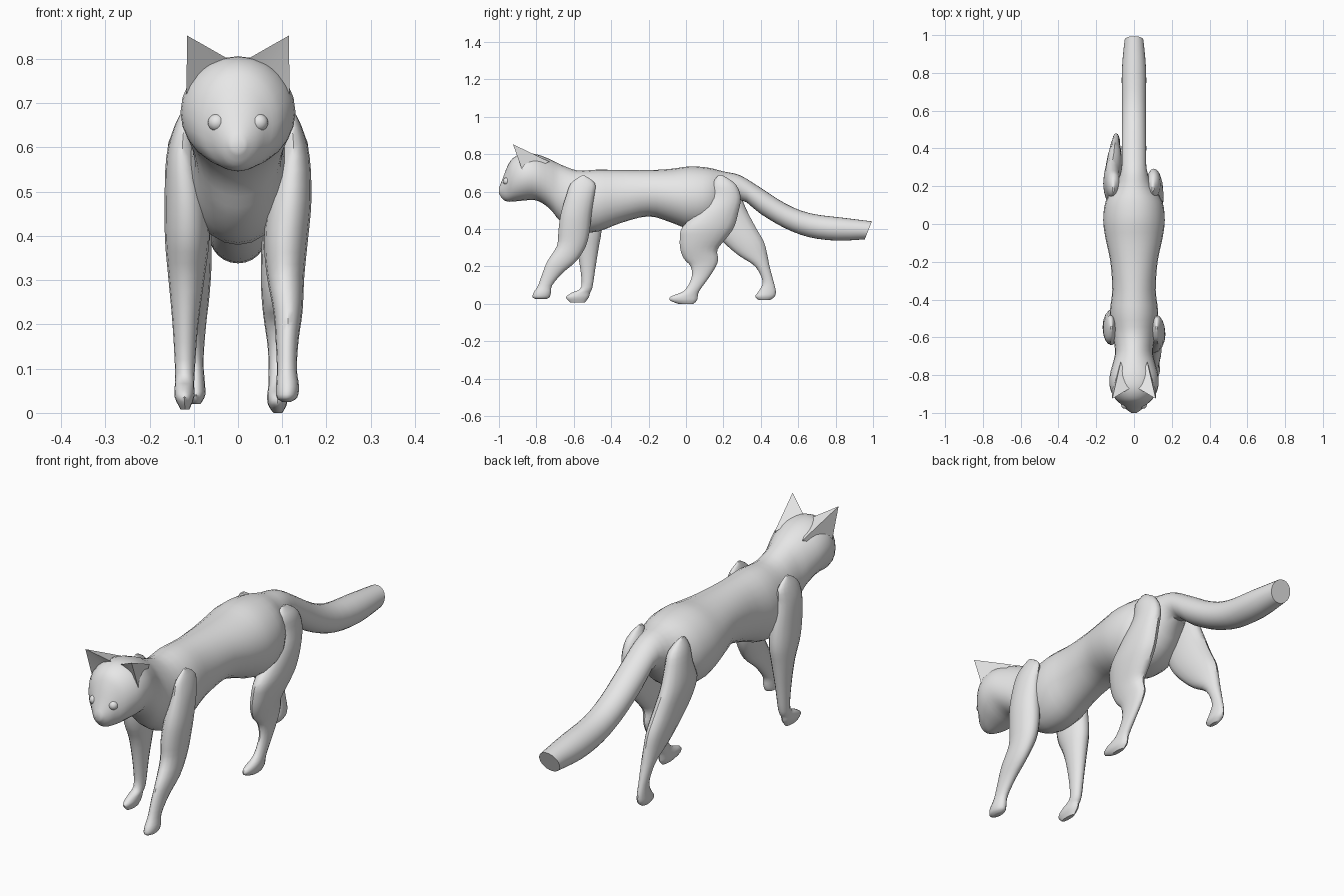
import bpy
import bmesh
from math import cos, sin, pi, radians
from mathutils import Vector

default_cube = bpy.data.objects.get("Cube")
if default_cube:
    bpy.data.objects.remove(default_cube, do_unlink=True)

# One plain clay colour for the whole animal
clay = bpy.data.materials.new("pale_grey")
clay.use_nodes = True
clay.diffuse_color = (0.8, 0.8, 0.8, 1)
clay.node_tree.nodes["Principled BSDF"].inputs["Base Color"].default_value = clay.diffuse_color


def finish(name, bm, angle):
    """Turn a bmesh into a shaded, coloured object."""
    bmesh.ops.recalc_face_normals(bm, faces=bm.faces)
    mesh = bpy.data.meshes.new(name)
    bm.to_mesh(mesh)
    bm.free()
    mesh.materials.append(clay)
    obj = bpy.data.objects.new(name, mesh)
    bpy.context.collection.objects.link(obj)
    bpy.ops.object.select_all(action='DESELECT')
    obj.select_set(True)
    bpy.context.view_layer.objects.active = obj
    bpy.ops.object.shade_smooth_by_angle(angle=radians(angle))
    return obj


def smooth_sections(sections, steps):
    """Fill in sections along a Catmull-Rom curve."""
    rows = [Vector(s) for s in sections]
    rows = [rows[0]] + rows + [rows[-1]]
    result = []
    for a, b, c, d in zip(rows, rows[1:], rows[2:], rows[3:]):
        for i in range(steps):
            t = i / steps
            result.append(b + (c - a) * (t / 2)
                          + (a * 2 - b * 5 + c * 4 - d) * (t * t / 2)
                          + (b * 3 - a - c * 3 + d) * (t ** 3 / 2))
    result.append(rows[-1])
    return result


def loft(name, sections, place, sides, steps=3):
    """Skin oval rings; place() maps a section and a unit circle point to space."""
    bm = bmesh.new()
    rings = []
    for section in smooth_sections(sections, steps):
        angles = [2 * pi * i / sides for i in range(sides)]
        rings.append([bm.verts.new(place(section, sin(a), cos(a))) for a in angles])
    for low, high in zip(rings, rings[1:]):
        for i in range(sides):
            j = (i + 1) % sides
            bm.faces.new((low[i], low[j], high[j], high[i]))
    bm.faces.new(rings[0])
    bm.faces.new(rings[-1])
    return finish(name, bm, 45)


def place_body(section, across, up):
    """Upright ring; the rings near the tail tip lean back."""
    y, low, high, half_width = section
    rise = up * (high - low) / 2
    lean = 0.4 * max(0, y - 0.6) / 0.38
    return (across * half_width, y + lean * rise, (low + high) / 2 + rise)


def place_leg(side):
    """Level ring, on the chosen side of the body."""
    def place(section, across, along):
        z, front, back, inner, outer = section
        x = (inner + outer) / 2 + across * (outer - inner) / 2
        return (side * x, (front + back) / 2 + along * (back - front) / 2, z)
    return place


# Head, trunk and tail in one skin: y, underside, top, half width
body = [
    (-1.0, .59, .62, .015),
    (-.98, .56, .67, .042),
    (-.955, .547, .735, .068),
    (-.925, .547, .78, .1),
    (-.87, .552, .805, .127),
    (-.8, .553, .8, .128),
    (-.73, .51, .775, .11),
    (-.67, .44, .745, .1),
    (-.58, .385, .713, .115),
    (-.47, .387, .718, .128),
    (-.35, .432, .715, .115),
    (-.2, .468, .715, .125),
    (-.08, .435, .722, .15),
    (.02, .4, .735, .163),
    (.12, .41, .728, .15),
    (.2, .46, .708, .1),
    (.29, .555, .687, .067),
    (.4, .48, .62, .065),
    (.53, .404, .537, .064),
    (.66, .357, .484, .064),
    (.82, .338, .461, .064),
    (.975, .345, .441, .05),
]
loft("body", body, place_body, 24)

# Legs: height, front, back, inner side, outer side
front_left = [
    (.685, -.56, -.54, .115, .125),
    (.645, -.615, -.487, .1, .145),
    (.58, -.64, -.49, .09, .162),
    (.48, -.67, -.505, .068, .166),
    (.39, -.682, -.515, .059, .158),
    (.31, -.69, -.535, .065, .15),
    (.23, -.74, -.585, .08, .146),
    (.165, -.767, -.66, .085, .137),
    (.1, -.79, -.715, .088, .133),
    (.06, -.815, -.722, .086, .138),
    (.035, -.82, -.73, .087, .134),
    (.025, -.8, -.75, .1, .12),
]
front_right = [
    (.685, -.56, -.54, .115, .125),
    (.645, -.615, -.487, .1, .145),
    (.58, -.635, -.48, .09, .162),
    (.48, -.64, -.46, .068, .166),
    (.39, -.625, -.452, .065, .165),
    (.31, -.59, -.465, .075, .158),
    (.2, -.567, -.483, .09, .148),
    (.09, -.56, -.5, .098, .142),
    (.06, -.61, -.513, .099, .143),
    (.035, -.642, -.52, .099, .143),
    (.008, -.62, -.54, .11, .13),
]
hind_left = [
    (.685, .17, .2, .095, .105),
    (.64, .14, .265, .072, .135),
    (.57, .13, .293, .065, .145),
    (.49, .06, .28, .06, .155),
    (.41, -.02, .257, .055, .155),
    (.35, -.033, .215, .052, .145),
    (.29, -.03, .168, .052, .13),
    (.24, -.01, .172, .055, .118),
    (.2, .025, .16, .06, .112),
    (.14, .03, .122, .068, .108),
    (.07, -.01, .072, .069, .109),
    (.04, -.08, .063, .066, .112),
    (.018, -.085, .058, .068, .11),
    (0, -.04, .04, .08, .1),
]
hind_right = [
    (.685, .17, .2, .105, .115),
    (.64, .14, .265, .075, .14),
    (.57, .13, .295, .068, .155),
    (.49, .1, .33, .065, .163),
    (.41, .13, .372, .06, .155),
    (.33, .2, .417, .06, .145),
    (.26, .28, .435, .065, .135),
    (.2, .37, .447, .072, .125),
    (.12, .41, .468, .078, .115),
    (.07, .39, .48, .075, .115),
    (.04, .37, .475, .074, .116),
    (.02, .39, .45, .085, .105),
]
loft("front_left_leg", front_left, place_leg(1), 16)
loft("front_right_leg", front_right, place_leg(-1), 16)
loft("hind_left_leg", hind_left, place_leg(1), 16)
loft("hind_right_leg", hind_right, place_leg(-1), 16)

for side, label in ((1, "left"), (-1, "right")):
    # Pointed ear, hollow towards the front
    bm = bmesh.new()
    corners = [(.115, -.925, .853), (.022, -.87, .8), (.07, -.73, .76),
               (.117, -.87, .7), (.068, -.86, .765)]
    tip, inner, rear, outer, hollow = [
        bm.verts.new((side * x, y, z)) for x, y, z in corners]
    for a, b in ((inner, rear), (rear, outer), (outer, hollow), (hollow, inner)):
        bm.faces.new((tip, a, b))
    finish(label + "_ear", bm, 30)

    # Round eye set into the face
    bm = bmesh.new()
    bmesh.ops.create_uvsphere(bm, u_segments=16, v_segments=10, radius=.02)
    bmesh.ops.translate(bm, verts=bm.verts, vec=(side * .048, -.958, .656))
    finish(label + "_eye", bm, 60)
